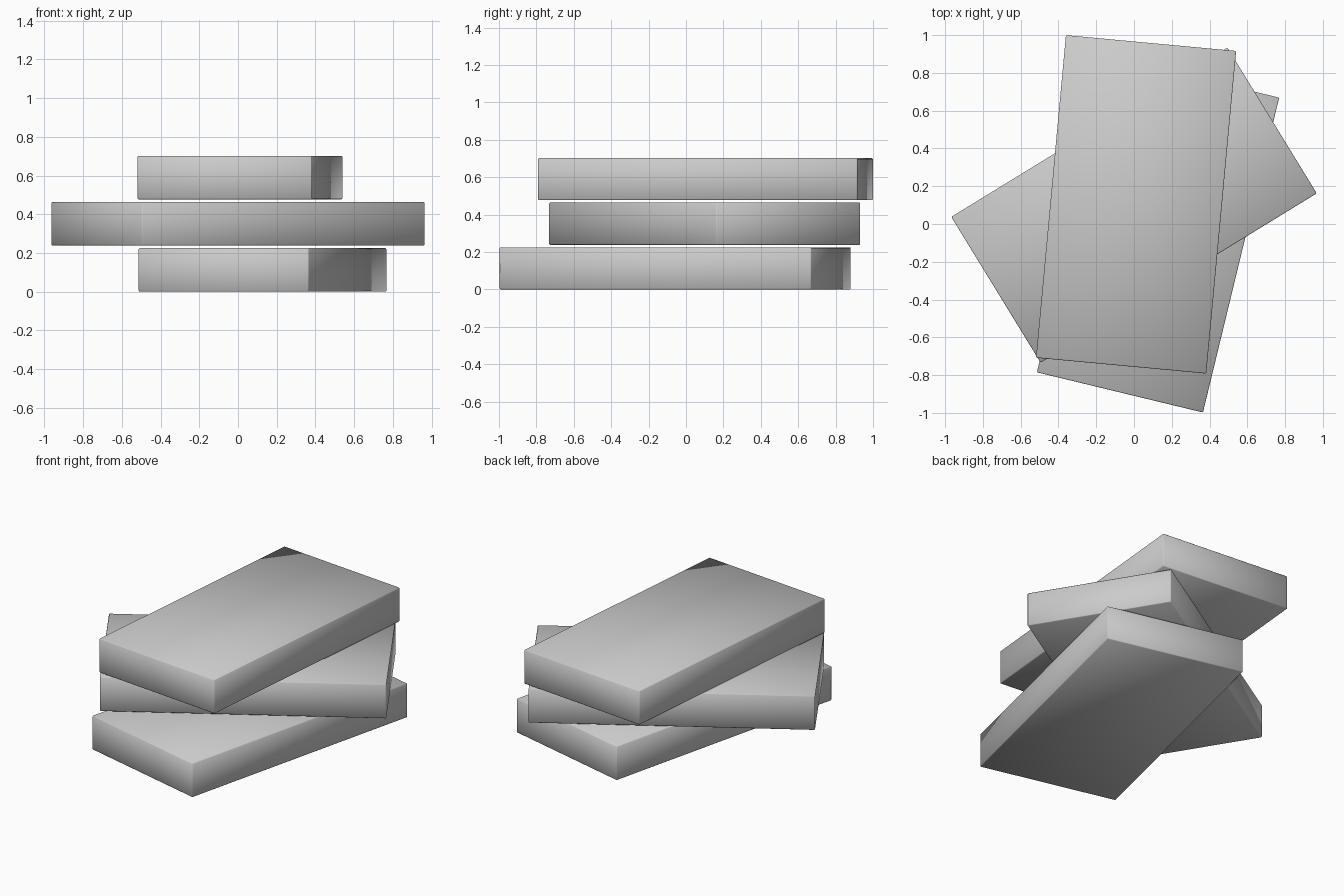
import bpy
from math import radians

cube = bpy.data.objects.get("Cube")
if cube:
    bpy.data.objects.remove(cube, do_unlink=True)

# Plain grey finish
grey = bpy.data.materials.new("grey")
grey.use_nodes = True
colour = (0.6, 0.6, 0.6, 1)
grey.diffuse_color = colour
grey.node_tree.nodes["Principled BSDF"].inputs["Base Color"].default_value = colour

WIDTH, LENGTH, THICK = 0.905, 1.715, 0.225
PITCH = 0.2385


def slab(name, level, x, y, turn):
    """One thin-bevelled rectangular slab, turned about z."""
    z = level * PITCH + THICK / 2
    bpy.ops.mesh.primitive_cube_add(size=1, location=(x, y, z))
    ob = bpy.context.object
    ob.name = name
    ob.scale = (WIDTH, LENGTH, THICK)
    bpy.ops.object.transform_apply(location=False, rotation=False, scale=True)
    ob.rotation_euler.z = radians(turn)
    ob.data.materials.append(grey)
    bevel = ob.modifiers.new("soft_edges", "BEVEL")
    bevel.width = 0.005
    bevel.segments = 1
    bpy.ops.object.shade_smooth()
    return ob


# Loose stack of three identical slabs
slab("bottom_slab", 0, 0.127, -0.058, -13.6)
slab("middle_slab", 1, 0.0, 0.1, -58.5)
slab("top_slab", 2, 0.011, 0.104, -5.3)
